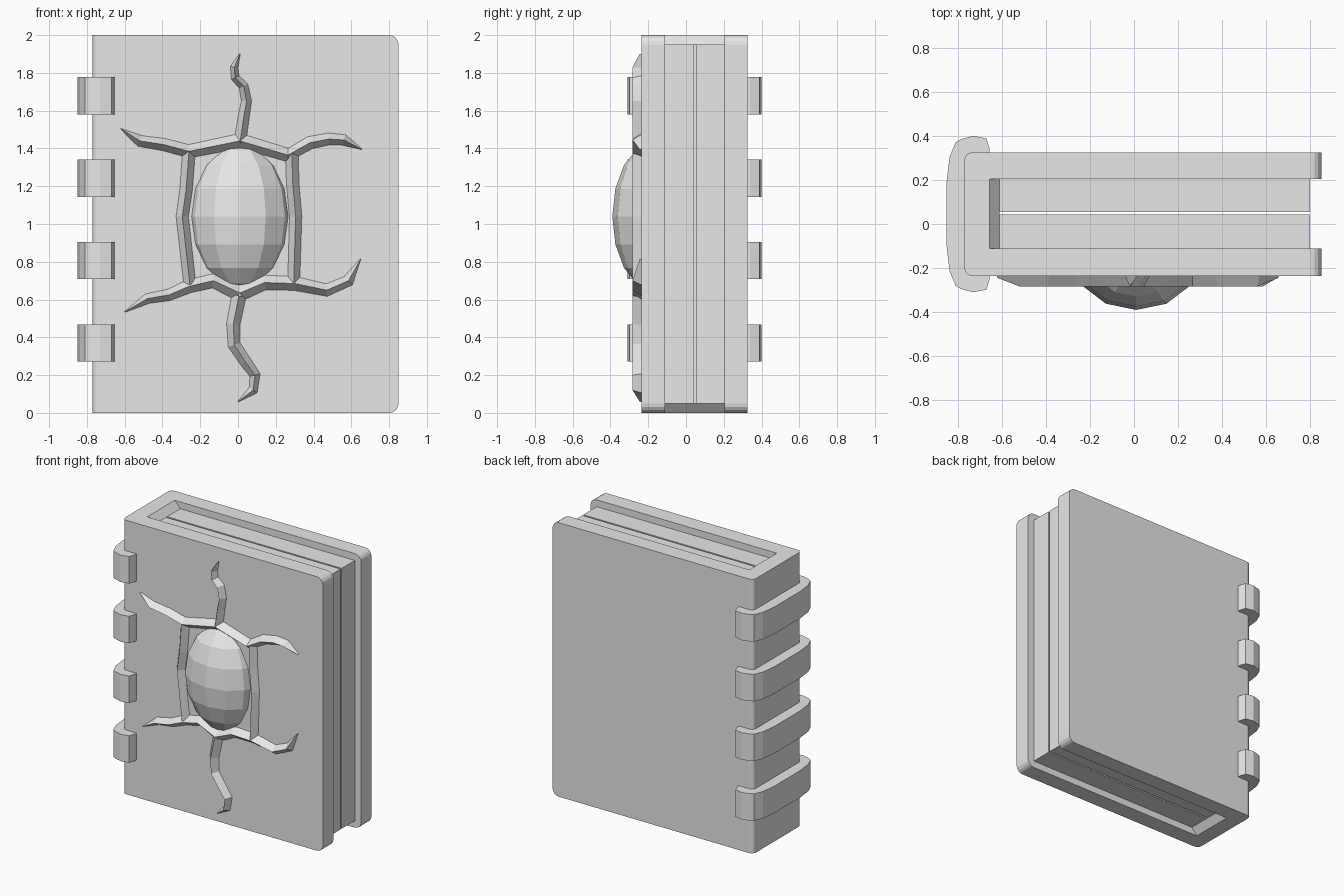
import bpy, bmesh, math
from mathutils import Vector

if "Cube" in bpy.data.objects:
    bpy.data.objects.remove(bpy.data.objects["Cube"])

grey = bpy.data.materials.new("plain_grey")
grey.diffuse_color = (0.8, 0.8, 0.8, 1)
grey.use_nodes = True
grey.node_tree.nodes["Principled BSDF"].inputs["Base Color"].default_value = grey.diffuse_color


def finish(bm, name):
    bmesh.ops.recalc_face_normals(bm, faces=bm.faces)
    me = bpy.data.meshes.new(name)
    bm.to_mesh(me)
    bm.free()
    me.materials.append(grey)
    ob = bpy.data.objects.new(name, me)
    bpy.context.collection.objects.link(ob)
    return ob


def prism(points, lo, hi, axis):
    """Extrude a 2D outline along z (outline in x,y) or y (outline in x,z)."""
    bm = bmesh.new()
    place = (lambda p, h: (p[0], p[1], h)) if axis == "z" else (lambda p, h: (p[0], h, p[1]))
    face = bm.faces.new([bm.verts.new(place(p, lo)) for p in points])
    ext = bmesh.ops.extrude_face_region(bm, geom=[face])
    move = Vector(place((0, 0), hi - lo))
    bmesh.ops.translate(bm, vec=move, verts=[v for v in ext["geom"] if isinstance(v, bmesh.types.BMVert)])
    return bm


# Cover: U-shaped section with rounded spine and rounded free corners
Y0, Y1, IN0, IN1 = -0.235, 0.325, -0.112, 0.205
bm = prism([(0.85, Y0), (-0.77, Y0), (-0.77, Y1), (0.85, Y1),
            (0.85, IN1), (-0.655, IN1), (-0.655, IN0), (0.85, IN0)], 0, 2, "z")


def bevel_where(test, radius):
    edges = [e for e in bm.edges if test(*[v.co for v in e.verts])]
    bmesh.ops.bevel(bm, geom=edges, offset=radius, segments=4, profile=0.5, affect="EDGES")


bevel_where(lambda a, b: a.x > 0.84 and b.x > 0.84 and abs(a.z - b.z) < 0.01, 0.05)
bevel_where(lambda a, b: a.x < -0.76 and b.x < -0.76 and abs(a.z - b.z) > 1, 0.035)
finish(bm, "cover")

# Spine lining with sloped ends
finish(prism([(-0.66, 0), (-0.655, 0), (-0.61, 0.05), (-0.61, 1.95), (-0.655, 2), (-0.66, 2)],
             IN0, IN1, "y"), "spine_lining")

# Two page blocks with a thin gap between them
for name, a, b in (("front_pages", IN0, 0.042), ("back_pages", 0.054, IN1)):
    finish(prism([(-0.612, 0.05), (0.80, 0.05), (0.80, 1.95), (-0.612, 1.95)], a, b, "y"), name)

# Four straps wrapped around the spine, symmetric about the middle of the book
mid = 0.045
outer = [(-0.655, 0.295), (-0.67, 0.343), (-0.73, 0.355), (-0.785, 0.34),
         (-0.81, 0.325), (-0.837, 0.26), (-0.85, 0.15)]
inner = [(-0.76, 0.24), (-0.735, 0.275), (-0.655, 0.275)]
strap = ([(x, mid + d) for x, d in outer] + [(x, mid - d) for x, d in reversed(outer)]
         + [(x, mid - d) for x, d in reversed(inner)] + [(x, mid + d) for x, d in inner])
for i in range(4):
    z = 0.272 + i * 0.436
    finish(prism(strap, z, z + 0.197, "z"), f"spine_strap_{i + 1}")

# Faceted oval dome on the front
bm = bmesh.new()
bmesh.ops.create_uvsphere(bm, u_segments=12, v_segments=8, radius=1)
bmesh.ops.scale(bm, vec=(0.275, 0.21, 0.385), verts=bm.verts)
bmesh.ops.translate(bm, vec=(0.01, -0.18, 1.04), verts=bm.verts)
finish(bm, "oval_dome")


def ridge(name, path, widths, taper=True):
    """Raised strand of triangular section following a path on the front cover."""
    bm = bmesh.new()
    pts = [Vector(p) for p in path]
    rings = []
    for i, p in enumerate(pts):
        t = (pts[min(i + 1, len(pts) - 1)] - pts[max(i - 1, 0)]).normalized()
        f = i / (len(pts) - 1)
        w = (widths[0] * (1 - f) + widths[1] * f) / 2
        h = -0.283
        if taper and i == len(pts) - 1:
            w, h = 0.004, -0.245
        n = Vector((-t.y, t.x)) * w
        rings.append([bm.verts.new((p.x + n.x, -0.23, p.y + n.y)),
                      bm.verts.new((p.x, h, p.y)),
                      bm.verts.new((p.x - n.x, -0.23, p.y - n.y))])
    for a, b in zip(rings, rings[1:]):
        for k in range(3):
            m = (k + 1) % 3
            bm.faces.new((a[k], a[m], b[m], b[k]))
    bm.faces.new(rings[0])
    bm.faces.new(rings[-1])
    finish(bm, name)


# Wavy strands spreading from the dome
ridge("top_strand", [(.01, 1.43), (.03, 1.565), (.045, 1.65), (.03, 1.73),
                     (-.015, 1.775), (-.02, 1.83), (.01, 1.9)], (.07, .04))
ridge("bottom_strand", [(.005, .62), (-.025, .47), (-.02, .36), (.04, .27),
                        (.09, .2), (.08, .12), (0, .06)], (.085, .05))
ridge("upper_right_strand", [(.01, 1.44), (.265, 1.365), (.38, 1.43), (.48, 1.45),
                             (.56, 1.445), (.655, 1.395)], (.085, .06))
ridge("upper_left_strand", [(.01, 1.44), (-.26, 1.385), (-.39, 1.42), (-.52, 1.44),
                            (-.62, 1.505)], (.085, .06))
ridge("lower_right_strand", [(.01, .635), (.14, .69), (.30, .685), (.47, .65),
                             (.585, .70), (.65, .815)], (.095, .06))
ridge("lower_left_strand", [(.01, .635), (-.13, .7), (-.26, .67), (-.365, .625),
                            (-.48, .605), (-.6, .535)], (.095, .05))

# Upright strands framing the dome
ridge("left_frame_strand", [(-.26, 1.38), (-.275, 1.18), (-.295, 1.04), (-.275, .86),
                            (-.255, .68)], (.075, .07), False)
ridge("right_frame_strand", [(.285, 1.37), (.29, 1.21), (.305, 1.04), (.3, .86),
                             (.295, .69)], (.075, .07), False)
